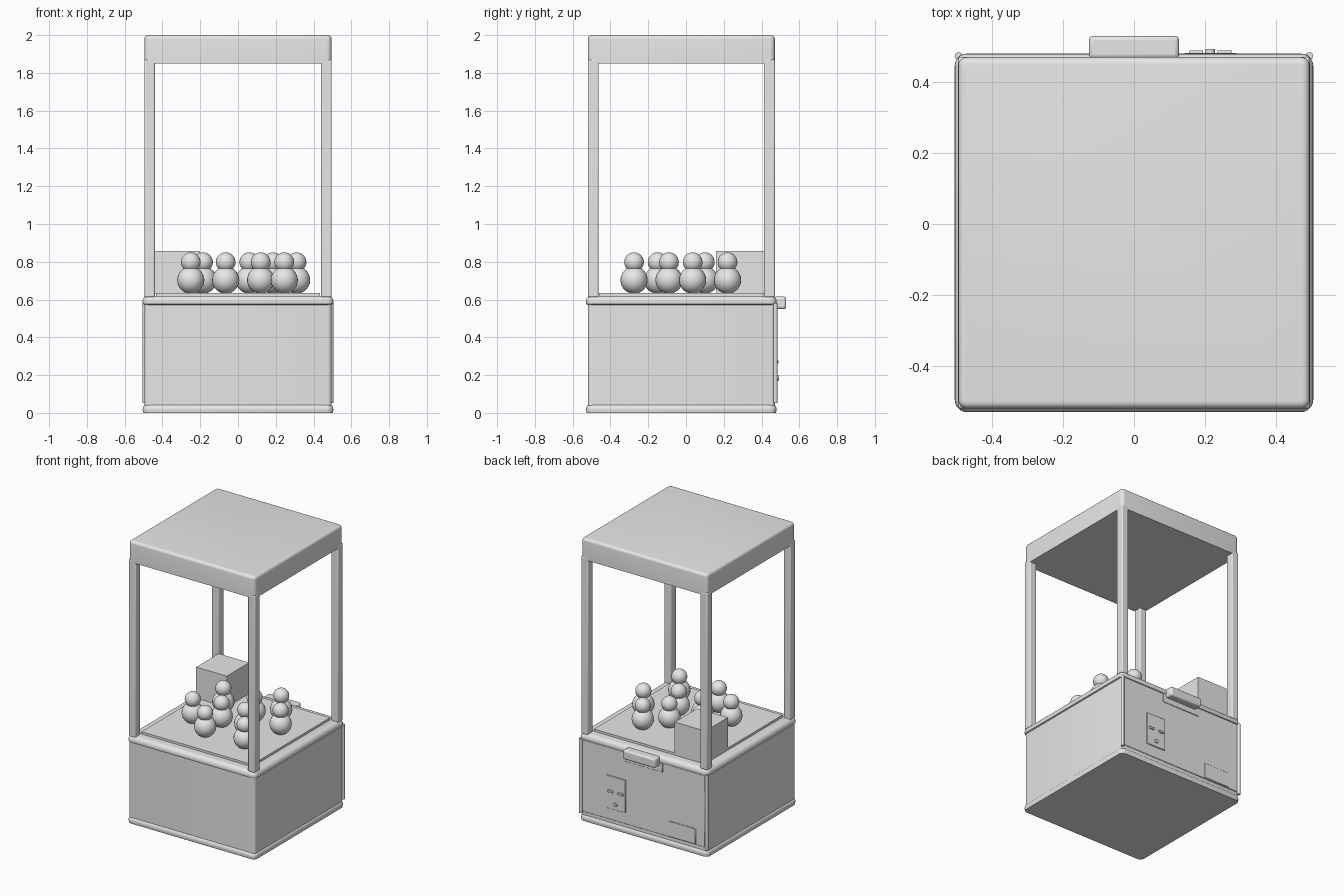
import bpy, bmesh, math

if "Cube" in bpy.data.objects:
    bpy.data.objects.remove(bpy.data.objects["Cube"])

# One neutral grey for the whole cabinet
grey = bpy.data.materials.new("plain_grey")
grey.diffuse_color = (0.8, 0.8, 0.8, 1)
grey.use_nodes = True
grey.node_tree.nodes["Principled BSDF"].inputs["Base Color"].default_value = grey.diffuse_color


def finish(ob, name, bevel=0.0, segments=3):
    ob.name = name
    ob.data.materials.append(grey)
    if bevel:
        m = ob.modifiers.new("rounding", 'BEVEL')
        m.width, m.segments = bevel, segments
        m.limit_method = 'ANGLE'
    bpy.context.view_layer.objects.active = ob
    bpy.ops.object.select_all(action='DESELECT')
    ob.select_set(True)
    bpy.ops.object.shade_smooth_by_angle(angle=math.radians(35))
    return ob


def box(name, x, y, z, bevel=0.0, segments=3):
    """Box from (min, max) ranges on each axis."""
    bpy.ops.mesh.primitive_cube_add(size=1)
    ob = bpy.context.object
    for v in ob.data.vertices:
        v.co = [r[0] if c < 0 else r[1] for c, r in zip(v.co, (x, y, z))]
    return finish(ob, name, bevel, segments)


def rounded_slab(name, half, y_mid, radius, profile):
    """Stack of rounded-square rings; profile = (inset, z) pairs."""
    bm = bmesh.new()
    rings = []
    for inset, z in profile:
        r = max(radius - inset, 0.006)
        c = half - inset - r
        ring = []
        for q, (sx, sy) in enumerate(((1, 1), (-1, 1), (-1, -1), (1, -1))):
            for i in range(6):
                a = math.pi / 2 * (q + i / 5)
                ring.append(bm.verts.new((sx * c + r * math.cos(a),
                                          y_mid + sy * c + r * math.sin(a), z)))
        rings.append(ring)
    for a, b in zip(rings, rings[1:]):
        for i in range(len(a)):
            j = (i + 1) % len(a)
            bm.faces.new((a[i], a[j], b[j], b[i]))
    bm.faces.new(rings[0][::-1])
    bm.faces.new(rings[-1])
    me = bpy.data.meshes.new(name)
    bm.to_mesh(me)
    bm.free()
    ob = bpy.data.objects.new(name, me)
    bpy.context.collection.objects.link(ob)
    return finish(ob, name)


def arc(r, z, steps=5):
    """Quarter-round top edge ending at height z."""
    return [(r * (1 - math.cos(t)), z - r + r * math.sin(t))
            for t in (math.pi / 2 * i / steps for i in range(steps + 1))]


MID = -0.025

# Cabinet: foot plate, body, trim rim and playfield
rounded_slab("foot_plate", 0.505, MID, 0.035, [(0.004, 0)] + arc(0.035, 0.052))
rounded_slab("cabinet_body", 0.495, MID, 0.02, [(0, 0.04), (0, 0.59)])
rounded_slab("trim_rim", 0.505, MID, 0.035,
             [(0.01, 0.572), (0.002, 0.576), (0, 0.584)] + arc(0.03, 0.62))
box("playfield", (-0.435, 0.435), (-0.46, 0.41), (0.6, 0.636))

# Corner posts and roof
for sx, side in ((-1, "left"), (1, "right")):
    xs = sorted((sx * 0.44, sx * 0.496))
    box(f"front_{side}_post", xs, (-0.52, -0.462), (0.612, 1.87), 0.008)
    box(f"back_{side}_post", xs, (0.412, 0.471), (0.612, 1.87), 0.008)
    # Door edge rods on the back corners
    bpy.ops.mesh.primitive_cylinder_add(vertices=16, radius=0.011, depth=0.53,
                                        location=(sx * 0.494, 0.473, 0.317))
    finish(bpy.context.object, f"{side}_edge_rod")
rounded_slab("roof", 0.495, MID, 0.025, [(0, 1.85)] + arc(0.02, 2.0))

# Prize chute box
box("chute_box", (-0.44, -0.2), (0.16, 0.412), (0.63, 0.856))

# Service panel with control shelf, coin plate and prize door
box("service_panel", (-0.482, 0.482), (0.46, 0.474), (0.065, 0.575), 0.003, 1)
box("shelf_backplate", (-0.15, 0.15), (0.47, 0.478), (0.51, 0.575), 0.002, 1)
box("control_shelf", (-0.127, 0.127), (0.465, 0.53), (0.55, 0.616), 0.012)
box("coin_plate", (0.14, 0.29), (0.47, 0.481), (0.145, 0.378), 0.002, 1)
for x in (0.175, 0.255):
    box("coin_slot", (x - 0.02, x + 0.02), (0.475, 0.489), (0.262, 0.278), 0.003, 2)
bpy.ops.mesh.primitive_cylinder_add(vertices=20, radius=0.013, depth=0.02,
                                    location=(0.215, 0.483, 0.185),
                                    rotation=(math.pi / 2, 0, 0))
finish(bpy.context.object, "coin_return_button")
box("prize_door", (-0.41, -0.2), (0.47, 0.479), (0.07, 0.18), 0.003, 1)

# Prizes: a body ball with a head ball
spots = [(-0.25, -0.15), (-0.065, -0.275), (-0.185, 0.1), (-0.065, -0.09),
         (0.12, -0.09), (0.245, -0.275), (0.185, 0.22), (0.06, 0.1), (0.31, 0.035)]
for i, (x, y) in enumerate(spots, 1):
    for part, r, z in (("body", 0.072, 0.703), ("head", 0.052, 0.798)):
        bpy.ops.mesh.primitive_uv_sphere_add(segments=24, ring_count=14, radius=r,
                                             location=(x, y, z))
        finish(bpy.context.object, f"prize_{i}_{part}")
